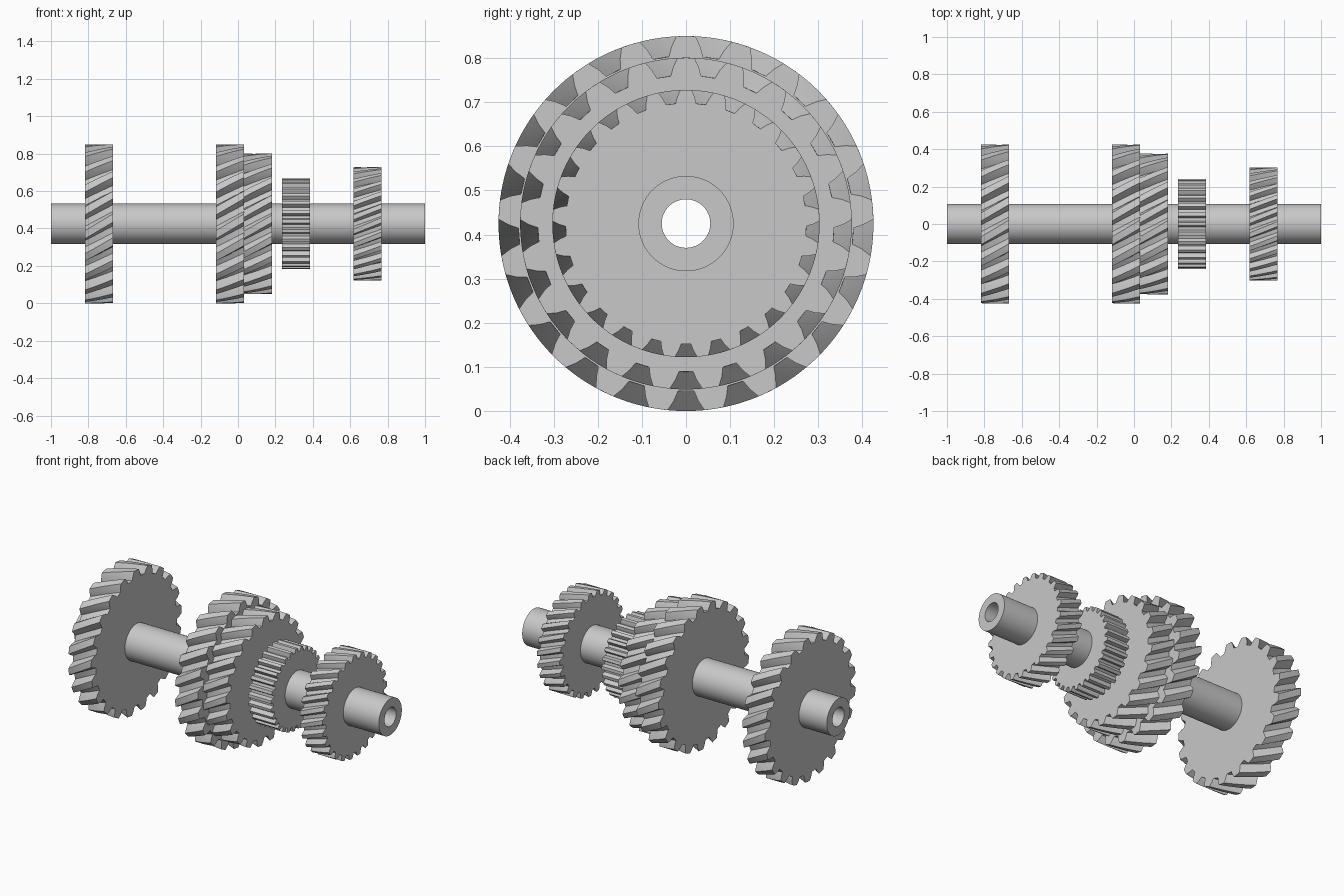
import bpy
import bmesh
from math import sin, cos, pi, radians

cube = bpy.data.objects.get("Cube")
if cube:
    bpy.data.objects.remove(cube, do_unlink=True)

AXIS_Z = 0.425
SHAFT_R = 0.108
BORE_R = 0.055

steel = bpy.data.materials.new("steel_grey")
steel.use_nodes = True
steel.diffuse_color = (0.58, 0.58, 0.58, 1)
steel.node_tree.nodes["Principled BSDF"].inputs["Base Color"].default_value = (0.58, 0.58, 0.58, 1)


def add_ring(bm, x, points, turn=0.0):
    """Ring of vertices around the x axis from (angle from top, radius) pairs."""
    return [bm.verts.new((x, r * sin(a + turn), r * cos(a + turn))) for a, r in points]


def bridge(bm, first, second):
    n = len(first)
    for i in range(n):
        j = (i + 1) % n
        bm.faces.new((first[i], first[j], second[j], second[i]))


def finish(bm, name):
    bmesh.ops.recalc_face_normals(bm, faces=bm.faces)
    mesh = bpy.data.meshes.new(name)
    bm.to_mesh(mesh)
    bm.free()
    obj = bpy.data.objects.new(name, mesh)
    obj.location.z = AXIS_Z
    mesh.materials.append(steel)
    bpy.context.collection.objects.link(obj)
    bpy.ops.object.select_all(action="DESELECT")
    obj.select_set(True)
    bpy.context.view_layer.objects.active = obj
    bpy.ops.object.shade_smooth_by_angle(angle=radians(25))
    return obj


def make_gear(name, x0, x1, radius, depth, teeth, twist):
    """Toothed ring, twisted along its width for helical gears."""
    pitch = 2 * pi / teeth
    tooth = [(-0.34, 1), (-0.27, 0.5), (-0.17, 0), (0, 0), (0.17, 0), (0.27, 0.5), (0.34, 1)]
    outline = [((t + f) * pitch, radius - depth * d) for t in range(teeth) for f, d in tooth]
    hub = [(a, SHAFT_R * 0.95) for a, r in outline]

    bm = bmesh.new()
    slices = 8 if twist else 1
    rings = []
    for s in range(slices + 1):
        f = s / slices
        rings.append(add_ring(bm, x0 + (x1 - x0) * f, outline, twist * (f - 1)))
    inner_start = add_ring(bm, x0, hub, -twist)
    inner_end = add_ring(bm, x1, hub)
    loops = [inner_start] + rings + [inner_end]
    for a, b in zip(loops, loops[1:]):
        bridge(bm, a, b)
    bridge(bm, inner_end, inner_start)
    return finish(bm, name)


# Hollow shaft
bm = bmesh.new()
sides = 64
loops = [add_ring(bm, x, [(2 * pi * i / sides, r) for i in range(sides)])
         for x, r in ((-1, BORE_R), (-1, SHAFT_R), (1, SHAFT_R), (1, BORE_R))]
for k in range(4):
    bridge(bm, loops[k], loops[(k + 1) % 4])
finish(bm, "hollow_shaft")

# Gears: name, start, end, radius, tooth depth, teeth, twist
make_gear("end_helical_gear", -0.817, -0.667, 0.425, 0.045, 21, 0.21)
make_gear("middle_large_gear", -0.117, 0.033, 0.425, 0.045, 21, 0.21)
make_gear("middle_medium_gear", 0.033, 0.183, 0.376, 0.04, 21, 0.23)
make_gear("spur_gear", 0.235, 0.385, 0.241, 0.024, 29, 0)
make_gear("small_helical_gear", 0.617, 0.767, 0.303, 0.03, 25, 0.2)
